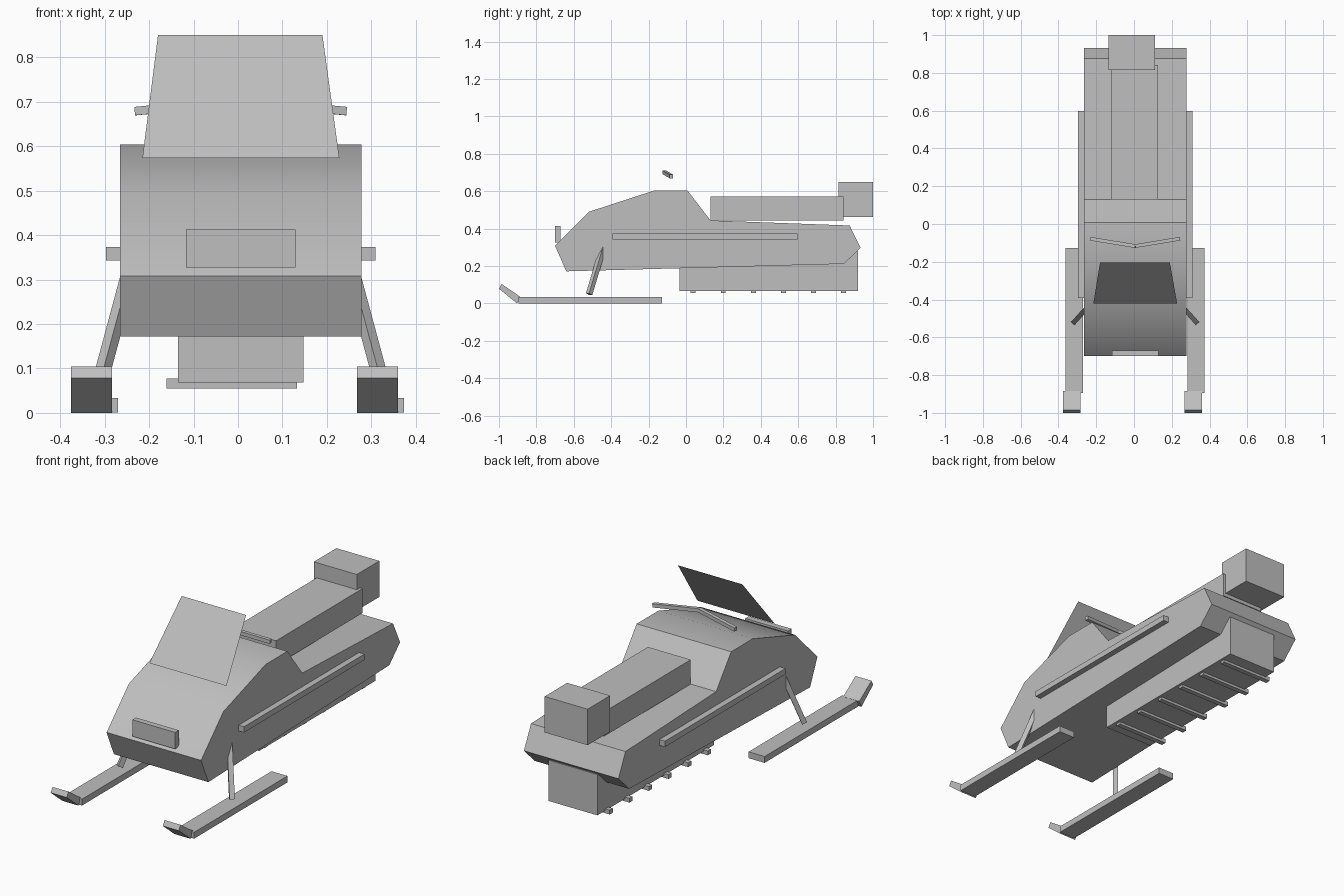
import bpy, bmesh, math
from mathutils import Vector

if "Cube" in bpy.data.objects:
    bpy.data.objects.remove(bpy.data.objects["Cube"])

grey = bpy.data.materials.new("plain_grey")
grey.use_nodes = True
grey.diffuse_color = (0.52, 0.52, 0.52, 1)
grey.node_tree.nodes["Principled BSDF"].inputs["Base Color"].default_value = grey.diffuse_color

MID = 0.006  # centre line of the body


def finish(name, bm, fix_normals=True):
    if fix_normals:
        bmesh.ops.recalc_face_normals(bm, faces=bm.faces)
    mesh = bpy.data.meshes.new(name)
    bm.to_mesh(mesh)
    bm.free()
    mesh.materials.append(grey)
    obj = bpy.data.objects.new(name, mesh)
    bpy.context.collection.objects.link(obj)
    return obj


def prism(name, profile, x0, x1):
    """Side profile of (y, z) points extruded across x."""
    bm = bmesh.new()
    face = bm.faces.new([bm.verts.new((x0, y, z)) for y, z in profile])
    out = bmesh.ops.extrude_face_region(bm, geom=[face])
    moved = [v for v in out["geom"] if isinstance(v, bmesh.types.BMVert)]
    bmesh.ops.translate(bm, verts=moved, vec=(x1 - x0, 0, 0))
    return finish(name, bm)


def box(name, x, y, z):
    return prism(name, [(y[0], z[0]), (y[1], z[0]), (y[1], z[1]), (y[0], z[1])], *x)


def bar(name, a, b, size):
    """Square bar running from a to b."""
    a, b = Vector(a), Vector(b)
    bm = bmesh.new()
    bmesh.ops.create_cube(bm, size=1)
    bmesh.ops.scale(bm, verts=bm.verts, vec=(size, size, (b - a).length))
    obj = finish(name, bm)
    obj.location = (a + b) / 2
    obj.rotation_euler = (b - a).to_track_quat('Z', 'Y').to_euler()
    return obj


# Main hull with smooth bonnet
hull = prism("hull", [(-0.70, 0.308), (-0.64, 0.172), (0.845, 0.212), (0.933, 0.298),
                      (0.875, 0.417), (0.131, 0.444), (0.008, 0.604),
                      (-0.17, 0.604), (-0.517, 0.491)], -0.265, 0.278)
bpy.context.view_layer.objects.active = hull
hull.select_set(True)
bpy.ops.object.shade_smooth_by_angle(angle=math.radians(30))

# Seat, rear box and headlight
box("seat", (-0.119, 0.127), (0.131, 0.842), (0.444, 0.571))
box("rear_box", (-0.135, 0.112), (0.815, 1.0), (0.463, 0.65))
box("headlight", (-0.117, 0.129), (-0.70, -0.67), (0.327, 0.413))

# Drive track and its cross lugs
box("track", (-0.135, 0.147), (-0.036, 0.92), (0.068, 0.28))
for i in range(6):
    y = 0.038 + i * 0.161
    box(f"track_lug_{i + 1}", (-0.161, 0.133), (y - 0.013, y + 0.013), (0.055, 0.077))

# Windscreen: a single tapered sheet
bm = bmesh.new()
bm.faces.new([bm.verts.new(p) for p in ((-0.215, -0.42, 0.574), (0.228, -0.42, 0.574),
                                        (0.19, -0.205, 0.85), (-0.18, -0.205, 0.85))])
finish("windscreen", bm, False)

# Paired parts on both sides
for side, s in (("left", 1), ("right", -1)):
    edge = MID + s * 0.27
    rail_x = sorted((edge, MID + s * 0.303))
    box(f"{side}_side_rail", rail_x, (-0.392, 0.597), (0.343, 0.373))
    ski = MID + s * 0.322
    box(f"{side}_ski", (ski - 0.046, ski + 0.046), (-0.895, -0.128), (0.001, 0.034))
    tip = ski - 0.014
    prism(f"{side}_ski_tip", [(-1.0, 0.079), (-0.985, 0.104), (-0.885, 0.035), (-0.903, 0.0)],
          tip - 0.046, tip + 0.046)
    bar(f"{side}_strut", (MID + s * 0.322, -0.518, 0.05), (MID + s * 0.244, -0.431, 0.34), 0.025)
    bar(f"{side}_handlebar", (MID, -0.117, 0.702), (MID + s * 0.237, -0.078, 0.679), 0.019)
